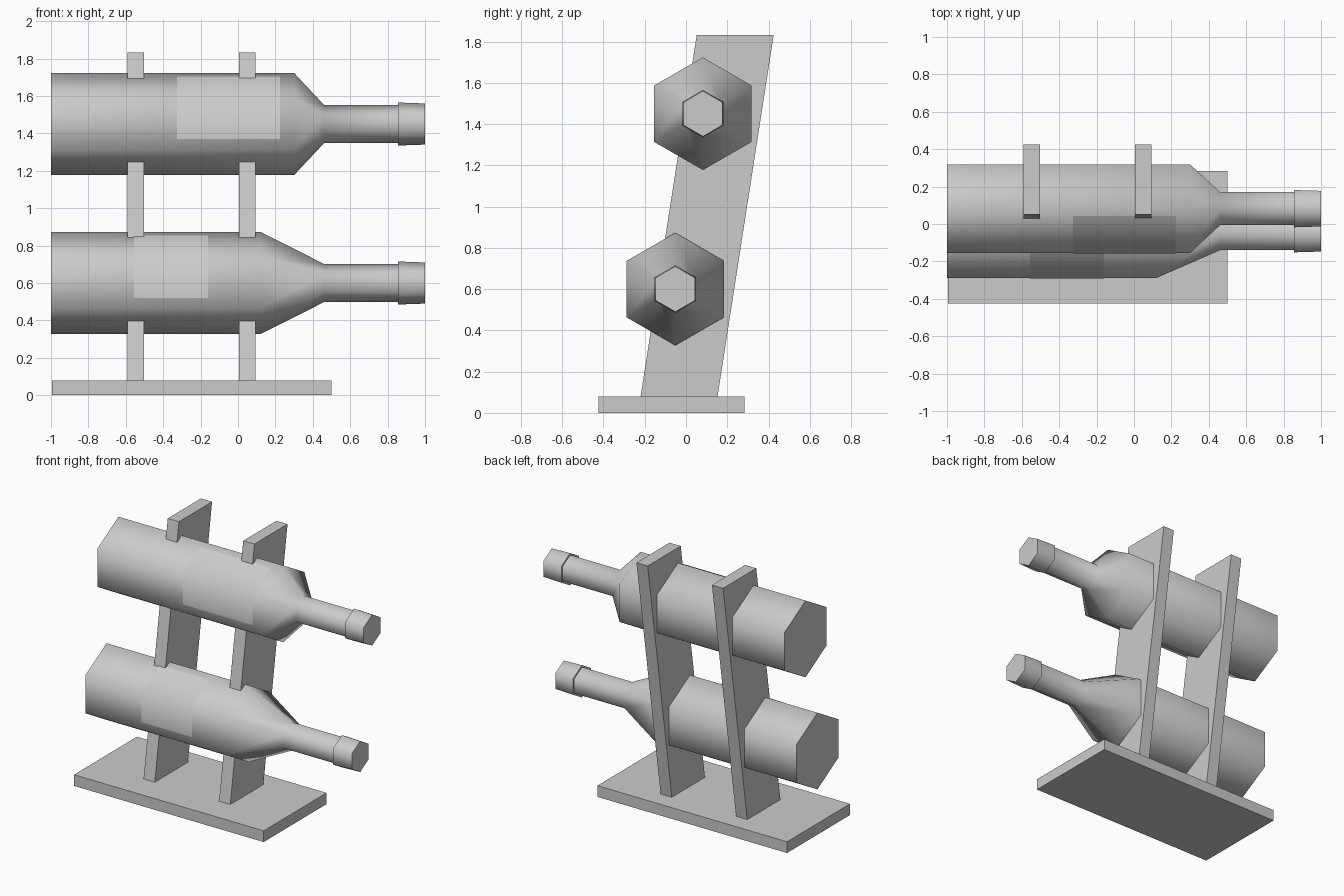
import bpy, bmesh
from math import sin, cos, tan, pi, radians

if "Cube" in bpy.data.objects:
    bpy.data.objects.remove(bpy.data.objects["Cube"])


def finish(bm, name, smooth=False):
    if smooth:
        for f in bm.faces:
            f.smooth = True
        for e in bm.edges:
            e.smooth = e.calc_face_angle(0) < radians(75)
    me = bpy.data.meshes.new(name)
    bm.to_mesh(me)
    bm.free()
    ob = bpy.data.objects.new(name, me)
    bpy.context.collection.objects.link(ob)
    return ob


def extrude_x(name, yz, x0, x1):
    """Closed y-z outline extruded along x."""
    bm = bmesh.new()
    face = bm.faces.new([bm.verts.new((x0, y, z)) for y, z in yz])
    new = bmesh.ops.extrude_face_region(bm, geom=[face])["geom"]
    verts = [v for v in new if isinstance(v, bmesh.types.BMVert)]
    bmesh.ops.translate(bm, verts=verts, vec=(x1 - x0, 0, 0))
    bmesh.ops.recalc_face_normals(bm, faces=bm.faces)
    return finish(bm, name)


def lathe_x(name, profile, cy, cz, sides=6):
    """Closed solid with (x, radius) rings around an axis along x."""
    bm = bmesh.new()
    rings = []
    for x, r in profile:
        rings.append([bm.verts.new((x, cy + r * sin(2 * pi * i / sides),
                                    cz + r * cos(2 * pi * i / sides)))
                      for i in range(sides)])
    for a, b in zip(rings, rings[1:]):
        for i in range(sides):
            j = (i + 1) % sides
            bm.faces.new((a[i], a[j], b[j], b[i]))
    bm.faces.new(rings[0])
    bm.faces.new(rings[-1])
    bmesh.ops.recalc_face_normals(bm, faces=bm.faces)
    return finish(bm, name, True)


def label(name, cy, cz, r, x0, x1):
    """Paper strip wrapped over the two front facets of the bottle."""
    r += 0.003
    front = cy - r * cos(pi / 6)
    yt = cy - 0.04
    pts = [(front, cz - 0.08), (front, cz + r / 2),
           (yt, cz + r - 0.04 * tan(pi / 6))]
    bm = bmesh.new()
    cols = [[bm.verts.new((x, y, z)) for y, z in pts] for x in (x0, x1)]
    for i in range(2):
        bm.faces.new((cols[0][i], cols[1][i], cols[1][i + 1], cols[0][i + 1]))
    return finish(bm, name, True)


# Base board
extrude_x("base", [(-0.425, 0), (0.283, 0), (0.283, 0.08), (-0.425, 0.08)],
          -0.995, 0.5)

# Leaning posts
post = [(-0.22, 0.08), (0.153, 0.08), (0.425, 1.832), (0.052, 1.832)]
for side, x0 in (("left", -0.59), ("right", 0.005)):
    extrude_x("post_" + side, post, x0, x0 + 0.088)

# Bottles: shoulder start and label span differ
R = 0.273
for tag, cy, cz, shoulder, l0, l1 in (
        ("lower", -0.052, 0.60, 0.12, -0.555, -0.16),
        ("upper", 0.082, 1.45, 0.30, -0.325, 0.225)):
    lathe_x(tag + "_bottle",
            [(-1, R), (shoulder, R), (0.46, 0.102), (0.9, 0.102)], cy, cz)
    lathe_x(tag + "_bottle_cap", [(0.856, 0.115), (1, 0.11)], cy, cz)
    label(tag + "_bottle_label", cy, cz, R, l0, l1)
